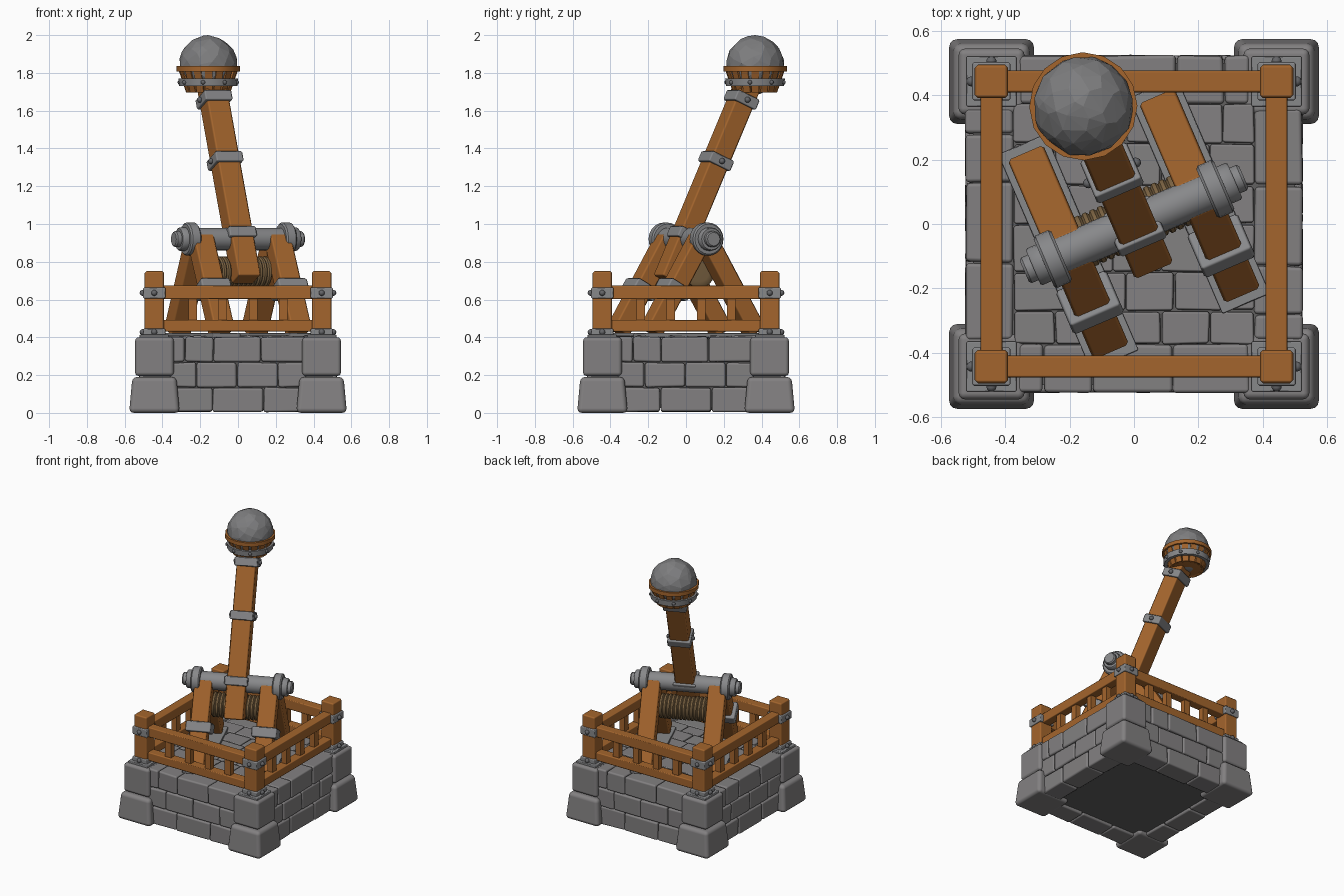
import bpy, bmesh, math, random
from mathutils import Matrix, Vector

if "Cube" in bpy.data.objects:
    bpy.data.objects.remove(bpy.data.objects["Cube"])

random.seed(4)
T, RX, RZ = Matrix.Translation, lambda a: Matrix.Rotation(a, 4, 'X'), lambda a: Matrix.Rotation(a, 4, 'Z')
TURN = RZ(math.radians(23.3))          # the engine is turned on its base
ALONG_X = Matrix.Rotation(math.pi / 2, 4, 'Y')


def material(name, col):
    m = bpy.data.materials.new(name)
    m.diffuse_color = (*col, 1)
    m.use_nodes = True
    m.node_tree.nodes["Principled BSDF"].inputs["Base Color"].default_value = m.diffuse_color
    return m


STONE = material("grey stone", (0.225, 0.217, 0.22))
MORTAR = material("dark mortar", (0.12, 0.117, 0.117))
WOOD = material("warm wood", (0.37, 0.13, 0.026))
METAL = material("iron grey", (0.245, 0.247, 0.255))
BOLT = material("dark iron", (0.13, 0.132, 0.14))
ROPE = material("rope brown", (0.2, 0.125, 0.055))
BALL = material("boulder grey", (0.205, 0.205, 0.21))


def finish(name, bm, mat, mtx=Matrix(), bevel=0, seg=1, smooth=False):
    bmesh.ops.transform(bm, matrix=mtx, verts=bm.verts)
    bmesh.ops.recalc_face_normals(bm, faces=bm.faces)
    me = bpy.data.meshes.new(name)
    bm.to_mesh(me)
    bm.free()
    me.materials.append(mat)
    ob = bpy.data.objects.new(name, me)
    bpy.context.collection.objects.link(ob)
    if bevel:                          # soft edges, flat main faces
        b = ob.modifiers.new("bevel", 'BEVEL')
        b.width, b.segments, b.harden_normals = bevel, seg, True
        for p in me.polygons:
            p.use_smooth = True
    if smooth:
        bpy.ops.object.select_all(action='DESELECT')
        ob.select_set(True)
        bpy.context.view_layer.objects.active = ob
        bpy.ops.object.shade_smooth_by_angle(angle=math.radians(40))
    return ob


def box(name, size, mtx, mat, bevel=0.007, seg=1, taper=1.0, jitter=0):
    bm = bmesh.new()
    bmesh.ops.create_cube(bm, size=1)
    for v in bm.verts:
        k = taper if v.co.z > 0 else 1
        v.co = Vector((v.co.x * size[0] * k, v.co.y * size[1] * k, v.co.z * size[2]))
        v.co += Vector([random.uniform(-jitter, jitter) for _ in range(3)])
    return finish(name, bm, mat, mtx, bevel, seg)


def span(name, lo, hi, mtx, mat, **kw):
    """Box between two corners."""
    lo, hi = Vector(lo), Vector(hi)
    return box(name, hi - lo, mtx @ T((lo + hi) / 2), mat, **kw)


def lathe(name, prof, n, mtx, mat, ring=False):
    """Turn (radius, height) points about z; ring joins the profile to itself."""
    bm = bmesh.new()
    loops = [[bm.verts.new((r * math.cos(2 * math.pi * i / n), r * math.sin(2 * math.pi * i / n), z))
              for i in range(n)] for r, z in prof]
    pairs = list(zip(loops, loops[1:] + loops[:1])) if ring else list(zip(loops, loops[1:]))
    for a, b in pairs:
        for i in range(n):
            j = (i + 1) % n
            bm.faces.new((a[i], a[j], b[j], b[i]))
    if not ring:
        bm.faces.new(loops[0])
        bm.faces.new(loops[-1])
    return finish(name, bm, mat, mtx, smooth=True)


def bolt(name, mtx, r=0.016):
    bm = bmesh.new()
    bmesh.ops.create_icosphere(bm, subdivisions=2, radius=r)
    finish(name, bm, BOLT, mtx, smooth=True)


# ---- stone base ----
span("base_core", (-0.5, -0.5, 0.025), (0.5, 0.5, 0.39), Matrix(), MORTAR, bevel=0)
ROWS = [(0.006, 0.133, [-0.34, -0.135, 0.135, 0.34]),
        (0.137, 0.266, [-0.36, -0.22, -0.005, 0.21, 0.36]),
        (0.27, 0.402, [-0.36, -0.28, -0.13, 0.12, 0.36])]
for k in range(4):
    side = RZ(k * math.pi / 2)
    for z0, z1, cuts in ROWS:
        for a, b in zip(cuts, cuts[1:]):
            span("wall_brick", (a + 0.002, -0.523, z0), (b - 0.002, -0.375, z1), side, STONE,
                 bevel=0.012, seg=2, jitter=0.003)
    c = side @ T((0.4425, -0.4425, 0))
    box("lower_corner_stone", (0.268, 0.268, 0.19), c @ T((0, 0, 0.095)), STONE, 0.025, 3, taper=0.87)
    box("upper_corner_stone", (0.205, 0.205, 0.205), c @ T((0, 0, 0.298)), STONE, 0.02, 3)

# flagstone floor, uneven rows
ys = [-0.375, -0.27, -0.15, 0.0, 0.12, 0.25, 0.375]
for i, (y0, y1) in enumerate(zip(ys, ys[1:])):
    d = 0.025 if i % 2 else -0.015
    xs = [-0.375, -0.23 + d, -0.05 + d, 0.1 + d, 0.25 + d, 0.375]
    for a, b in zip(xs, xs[1:]):
        span("floor_slab", (a + 0.002, y0 + 0.002, 0.34), (b - 0.002, y1 - 0.002, 0.407),
             Matrix(), STONE, bevel=0.007, seg=1, jitter=0.003)

# ---- wooden fence with iron corner straps ----
P = 0.443
for k in range(4):
    side = RZ(k * math.pi / 2)
    post = side @ T((P, -P, 0))
    span("fence_post", (-0.052, -0.052, 0.4), (0.052, 0.052, 0.75), post, WOOD, bevel=0.01)
    span("post_strap", (-0.06, -0.06, 0.605), (0.06, 0.06, 0.665), post, METAL)
    span("post_foot_plate", (-0.078, -0.078, 0.395), (0.078, 0.078, 0.416), post, METAL, bevel=0.004)
    span("post_foot_strap", (-0.06, -0.06, 0.41), (0.06, 0.06, 0.446), post, METAL)
    for z in (0.635, 0.428):
        bolt("post_bolt", post @ T((0, -0.062, z)))
        bolt("post_bolt", post @ T((0.062, 0, z)))
    span("upper_rail", (-P, -P - 0.034, 0.602), (P, -P + 0.034, 0.675), side, WOOD)
    span("lower_rail", (-P, -P - 0.034, 0.43), (P, -P + 0.034, 0.492), side, WOOD)
    for x in (-0.24, -0.08, 0.08, 0.24):
        span("fence_baluster", (x - 0.023, -P - 0.02, 0.48), (x + 0.023, -P + 0.02, 0.61), side, WOOD, bevel=0)


def lean(y0, z0, y1, z1, t):
    """Frame at fraction t of a sloping line, z along the line."""
    return TURN @ T((0, y0 + (y1 - y0) * t, z0 + (z1 - z0) * t)) @ RX(-math.atan2(y1 - y0, z1 - z0))


# ---- A-frames ----
for s in (-1, 1):
    X = T((s * 0.222, 0, 0))
    span("frame_sole_plate", (-0.08, -0.365, 0.4), (0.08, 0.365, 0.422), TURN @ X, METAL, bevel=0.004)
    for f in (-1, 1):
        line = (f * 0.298, 0.43, f * 0.012, 0.925)
        box("frame_leg", (0.12, 0.1, 0.575), lean(*line, 0.5) @ X, WOOD, 0.01)
        if f < 0:
            box("leg_strap", (0.172, 0.14, 0.07), lean(*line, 0.45) @ X, METAL, 0.01)

# ---- axle with collars and end caps ----
AX = TURN @ T((0, 0, 0.92)) @ ALONG_X
lathe("axle", [(0.06, -0.3), (0.06, 0.3)], 20, AX, METAL)
for s in (-1, 1):
    lathe("axle_collar", [(0.08, s * 0.245), (0.088, s * 0.253), (0.088, s * 0.297), (0.08, s * 0.305)], 20, AX, METAL)
    lathe("axle_cap", [(0.062, s * 0.3), (0.062, s * 0.335), (0.057, s * 0.341)], 16, AX, METAL)
    lathe("axle_tip", [(0.043, s * 0.335), (0.043, s * 0.363), (0.036, s * 0.371)], 12, AX, METAL)

# ---- rope coil below the axle ----
prof = [(0.05, -0.165)]
for i in range(13):
    c = -0.156 + i * 0.026
    prof += [(0.075, c - 0.013), (0.084, c - 0.006), (0.084, c + 0.006)]
prof += [(0.075, 0.169), (0.05, 0.17)]
lathe("rope_coil", prof, 18, TURN @ T((0, 0.01, 0.745)) @ ALONG_X, ROPE)

# ---- throwing arm ----
ARM = (-0.112, 0.705, 0.355, 1.735)
box("throwing_arm", (0.13, 0.112, 1.131), lean(*ARM, 0.5), WOOD, 0.01)
for t, w in ((0.225, 0.06), (0.61, 0.06), (0.925, 0.06)):
    m = lean(*ARM, t)
    box("arm_strap", (0.158, 0.138, w), m, METAL, 0.008)
    for e in (-1, 1):
        bolt("arm_strap_bolt", m @ T((e * 0.081, 0, 0)))

# ---- cup and boulder ----
CUP = TURN @ T((0, 0.398, 0))
lathe("cup_bowl", [(0.06, 1.695), (0.1, 1.7), (0.138, 1.815)], 16, CUP, WOOD)
for i in range(16):
    a = RZ(2 * math.pi * i / 16)
    box("cup_slat", (0.018, 0.04, 0.125), CUP @ a @ T((0.128, 0, 1.757)) @ Matrix.Rotation(0.33, 4, 'Y'), WOOD, 0)
lathe("cup_band", [(0.132, 1.73), (0.154, 1.73), (0.158, 1.77), (0.136, 1.77)], 16, CUP, METAL, ring=True)
lathe("cup_rim", [(0.135, 1.808), (0.168, 1.808), (0.168, 1.836), (0.135, 1.836)], 16, CUP, WOOD, ring=True)
for i in range(8):
    bolt("cup_band_bolt", CUP @ RZ(math.pi * i / 4 + 0.2) @ T((0.153, 0, 1.75)), 0.012)

# rough boulder: hull of scattered points on a ball
bm = bmesh.new()
for i in range(110):
    z = 1 - 2 * i / 109
    a, r = i * 2.39996 + random.uniform(-0.2, 0.2), math.sqrt(max(0, 1 - z * z))
    k = 0.157 * (random.uniform(0.975, 1.005) if i > 3 else 1)
    bm.verts.new((k * r * math.cos(a), k * r * math.sin(a), k * z))
bmesh.ops.convex_hull(bm, input=bm.verts)
bmesh.ops.delete(bm, geom=[v for v in bm.verts if not v.link_faces], context='VERTS')
finish("boulder", bm, BALL, CUP @ T((0, 0, 1.843)))
